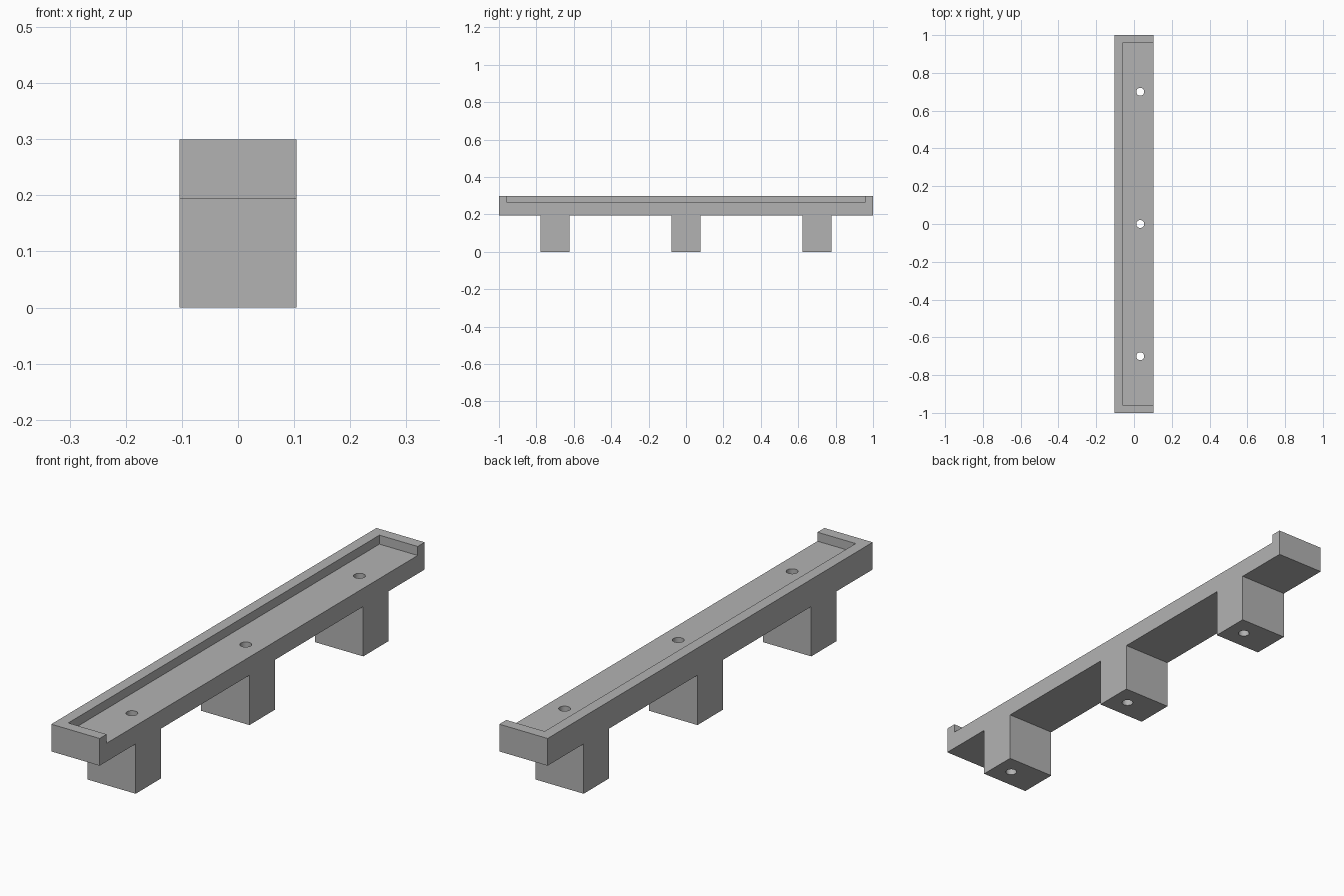
import bpy
import bmesh
import math

HALF_W, HALF_L = 0.104, 1.0
DECK_Z, FLOOR_Z, TOP_Z = 0.194, 0.265, 0.3
RIM = 0.043
FOOT_HALF = 0.078
FOOT_Y = (-0.7, 0.0, 0.7)
HOLE_X, HOLE_R = 0.033, 0.021

cube = bpy.data.objects.get("Cube")
if cube:
    bpy.data.objects.remove(cube, do_unlink=True)

grey = bpy.data.materials.new("plain grey")
grey.use_nodes = True
colour = (0.45, 0.45, 0.45, 1)
grey.diffuse_color = colour
grey.node_tree.nodes["Principled BSDF"].inputs["Base Color"].default_value = colour


def add_object(name, bm):
    mesh = bpy.data.meshes.new(name)
    bmesh.ops.recalc_face_normals(bm, faces=bm.faces)
    bm.to_mesh(mesh)
    bm.free()
    mesh.materials.append(grey)
    obj = bpy.data.objects.new(name, mesh)
    bpy.context.collection.objects.link(obj)
    return obj


def cut(target, cutter):
    """Subtract the cutter, then remove it."""
    mod = target.modifiers.new("cut", 'BOOLEAN')
    mod.operation = 'DIFFERENCE'
    mod.solver = 'EXACT'
    mod.object = cutter
    cutter.hide_render = True
    bpy.context.view_layer.objects.active = target
    bpy.ops.object.modifier_apply(modifier=mod.name)
    bpy.data.objects.remove(cutter, do_unlink=True)


# Rail and feet: one side outline extruded across the width
outline = [(HALF_L, TOP_Z), (-HALF_L, TOP_Z), (-HALF_L, DECK_Z)]
for y in FOOT_Y:
    a, b = y - FOOT_HALF, y + FOOT_HALF
    outline += [(a, DECK_Z), (a, 0), (b, 0), (b, DECK_Z)]
outline.append((HALF_L, DECK_Z))

bm = bmesh.new()
side = bm.faces.new([bm.verts.new((-HALF_W, y, z)) for y, z in outline])
extruded = bmesh.ops.extrude_face_region(bm, geom=[side])["geom"]
bmesh.ops.translate(bm, vec=(2 * HALF_W, 0, 0),
                    verts=[v for v in extruded if isinstance(v, bmesh.types.BMVert)])
rail = add_object("footed_rail", bm)

# Shallow tray recess, open along the left side
bm = bmesh.new()
bmesh.ops.create_cube(bm, size=1)
bmesh.ops.scale(bm, vec=(2 * HALF_W, 2 * (HALF_L - RIM), 0.2), verts=bm.verts)
bmesh.ops.translate(bm, vec=(RIM, 0, FLOOR_Z + 0.1), verts=bm.verts)
cut(rail, add_object("recess_cutter", bm))

# Screw holes running down through each foot
for y in FOOT_Y:
    bm = bmesh.new()
    bmesh.ops.create_cone(bm, cap_ends=True, segments=32,
                          radius1=HOLE_R, radius2=HOLE_R, depth=1)
    bmesh.ops.translate(bm, vec=(HOLE_X, y, 0.2), verts=bm.verts)
    cut(rail, add_object("hole_cutter", bm))

# Smooth hole walls, sharp edges elsewhere
bpy.ops.object.select_all(action='DESELECT')
rail.select_set(True)
bpy.context.view_layer.objects.active = rail
bpy.ops.object.shade_smooth_by_angle(angle=math.radians(30))
